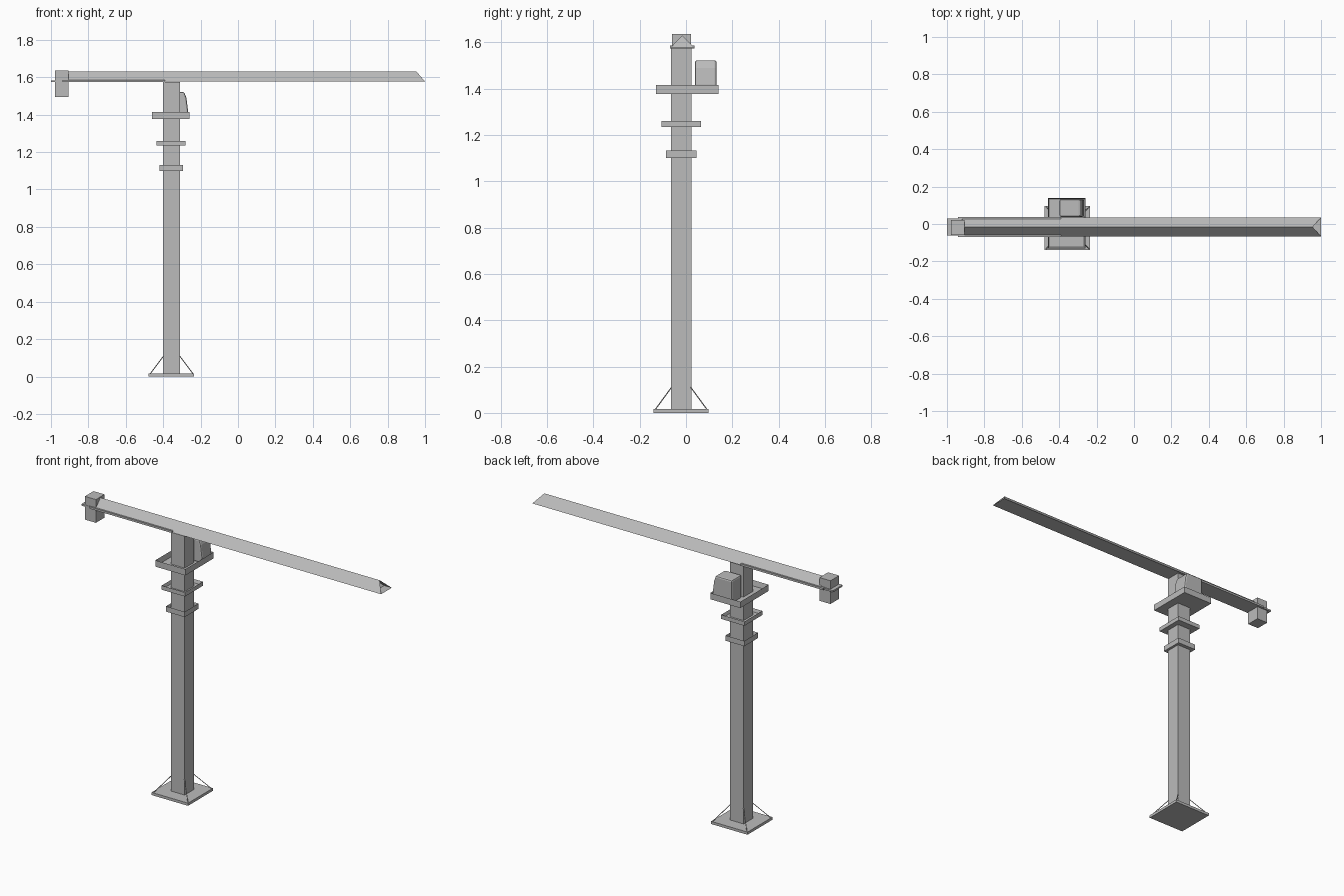
import bpy
import bmesh
from mathutils import Vector

if "Cube" in bpy.data.objects:
    bpy.data.objects.remove(bpy.data.objects["Cube"])

GREY = (0.5, 0.5, 0.5, 1)
grey = bpy.data.materials.new("plain grey")
grey.use_nodes = True
grey.diffuse_color = GREY
grey.node_tree.nodes["Principled BSDF"].inputs["Base Color"].default_value = GREY

CX, CY = -0.355, -0.021   # mast axis


def finish(name, bm):
    bmesh.ops.recalc_face_normals(bm, faces=bm.faces)
    mesh = bpy.data.meshes.new(name)
    bm.to_mesh(mesh)
    bm.free()
    mesh.materials.append(grey)
    obj = bpy.data.objects.new(name, mesh)
    bpy.context.collection.objects.link(obj)
    return obj


def box_mesh(x, y, z):
    bm = bmesh.new()
    bmesh.ops.create_cube(bm, size=1)
    for v in bm.verts:
        v.co = Vector([lo + (c + 0.5) * (hi - lo) for c, (lo, hi) in zip(v.co, (x, y, z))])
    return bm


def box(name, x, y, z):
    return finish(name, box_mesh(x, y, z))


def tray(name, x, y, z, wall=0.006):
    """Open-topped box with a thin floor and rim."""
    bm = box_mesh(x, y, z)
    top = [f for f in bm.faces if f.normal.z > 0.9 or f.calc_center_median().z > z[1] - 1e-5]
    bmesh.ops.inset_region(bm, faces=top, thickness=wall, use_even_offset=True)
    for v in top[0].verts:
        v.co.z = z[0] + wall
    return finish(name, bm)


def loft(name, rings):
    """Skin between two matching outlines and cap both ends."""
    bm = bmesh.new()
    a, b = [[bm.verts.new(p) for p in ring] for ring in rings]
    n = len(a)
    for i in range(n):
        j = (i + 1) % n
        bm.faces.new((a[i], a[j], b[j], b[i]))
    caps = [bm.faces.new(a), bm.faces.new(b)]
    return bm, caps


# Base plate and mast
box("base_plate", (-0.478, -0.235), (-0.14, 0.097), (0, 0.016))
box("mast", (-0.40, -0.31), (-0.065, 0.023), (0.01, 1.575))

# Thin corner braces
for sx in (-1, 1):
    for sy in (-1, 1):
        top = Vector((CX + sx * 0.043, CY + sy * 0.042, 0.112))
        foot = Vector((CX + sx * 0.115, CY + sy * 0.112, 0.016))
        side = Vector((-sx, sy, 0)).normalized() * 0.002
        down = Vector((0, 0, -0.004))
        bm, _ = loft("brace", [[p - side, p + side, p + side + down, p - side + down]
                               for p in (top, foot)])
        finish("corner_brace", bm)

# Climbing collars and slewing platform
tray("lower_collar", (-0.42, -0.295), (-0.086, 0.045), (1.10, 1.132))
tray("upper_collar", (-0.435, -0.28), (-0.105, 0.065), (1.235, 1.26))
tray("platform", (-0.46, -0.26), (-0.13, 0.14), (1.377, 1.415))

# Operator cabin with a sloping nose
profile = [(-0.398, 1.383), (-0.268, 1.383), (-0.267, 1.42),
           (-0.276, 1.49), (-0.288, 1.522), (-0.398, 1.522)]
bm, _ = loft("cabin", [[(x, y, z) for x, z in profile] for y in (0.038, 0.132)])
cabin = finish("cabin", bm)
bevel = cabin.modifiers.new("soft edges", "BEVEL")
bevel.width = 0.009
bevel.segments = 2

# Jib: triangular tube, hollow at the tip
def section(x_base, x_peak):
    return [(x_base, -0.067, 1.577), (x_base, 0.035, 1.577), (x_peak, -0.016, 1.63)]

bm, caps = loft("jib", [section(-0.92, -0.91), section(1.0, 0.955)])
tip = caps[1]
bmesh.ops.inset_region(bm, faces=[tip], thickness=0.006, use_even_offset=True)
for v in tip.verts:
    v.co.x -= 0.05
finish("jib", bm)

# Counter jib deck and counterweight
box("counter_jib_side_deck", (-0.94, -0.39), (-0.069, 0.037), (1.574, 1.586))
box("counter_jib_end", (-1.0, -0.90), (-0.062, 0.03), (1.574, 1.584))
box("counterweight", (-0.978, -0.905), (-0.06, 0.022), (1.495, 1.635))
